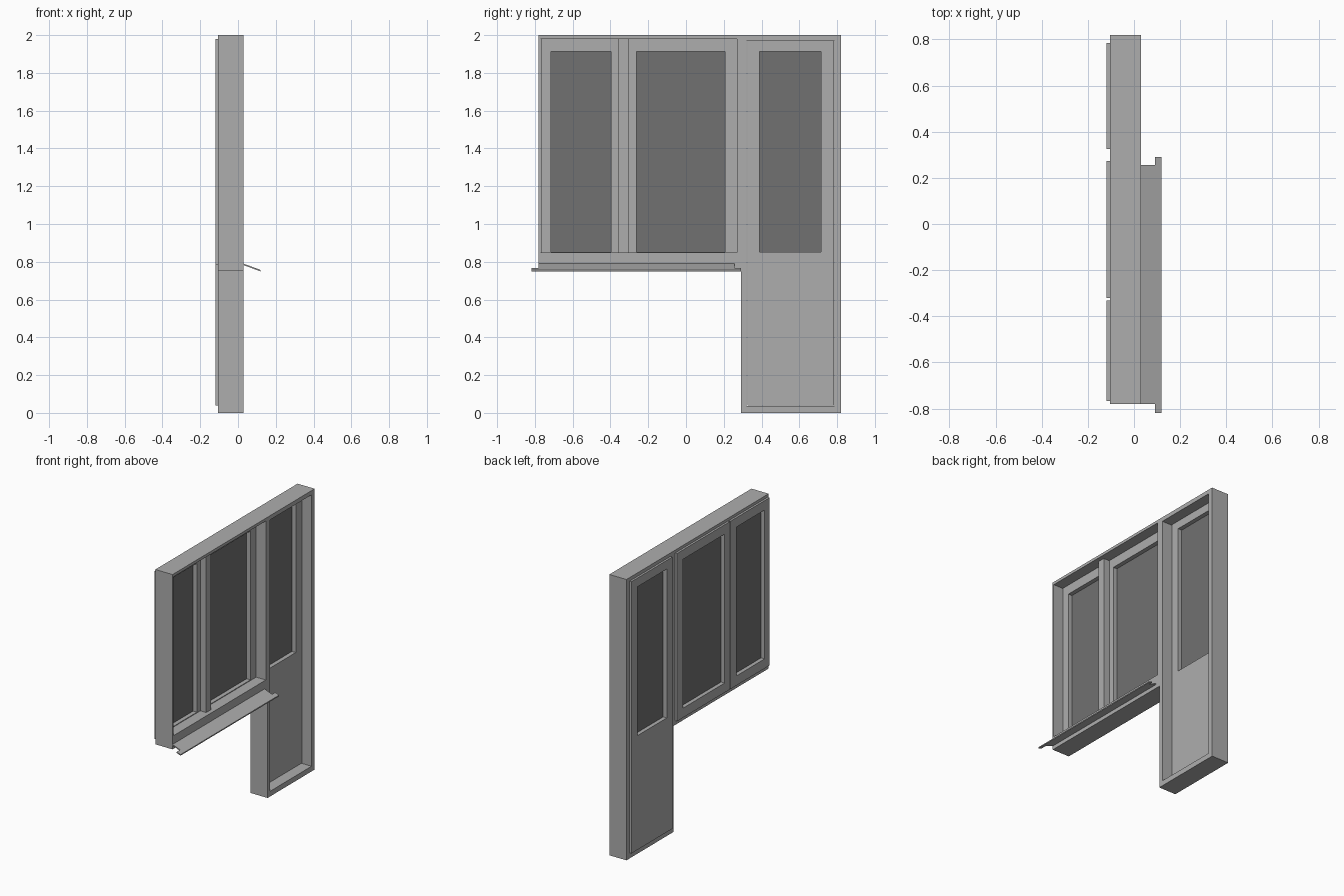
import bpy, bmesh
from mathutils import Matrix

if "Cube" in bpy.data.objects:
    bpy.data.objects.remove(bpy.data.objects["Cube"])


def material(name, v):
    m = bpy.data.materials.new(name)
    m.diffuse_color = (v, v, v, 1)
    m.use_nodes = True
    m.node_tree.nodes["Principled BSDF"].inputs["Base Color"].default_value = m.diffuse_color
    return m


GREY = material("frame grey", 0.42)
GLASS = material("dark glass", 0.165)

# local x -> world y, local y -> world z, local z -> world x
SIDEWAYS = Matrix(((0, 0, 1, 0), (1, 0, 0, 0), (0, 1, 0, 0), (0, 0, 0, 1)))


def rect(y0, y1, z0, z1):
    return [(y0, z0), (y1, z0), (y1, z1), (y0, z1)]


def plate(name, outlines, x0, x1, mat):
    """Filled (y, z) outline with holes, extruded from x0 to x1."""
    cu = bpy.data.curves.new(name, 'CURVE')
    cu.dimensions = '2D'
    cu.fill_mode = 'BOTH'
    cu.extrude = (x1 - x0) / 2
    for pts in outlines:
        sp = cu.splines.new('POLY')
        sp.points.add(len(pts) - 1)
        for p, (y, z) in zip(sp.points, pts):
            p.co = (y, z, 0, 1)
        sp.use_cyclic_u = True
    tmp = bpy.data.objects.new(name + "_curve", cu)
    bpy.context.collection.objects.link(tmp)
    dg = bpy.context.evaluated_depsgraph_get()
    me = bpy.data.meshes.new_from_object(tmp.evaluated_get(dg))
    bpy.data.objects.remove(tmp)
    me.transform(Matrix.Translation(((x0 + x1) / 2, 0, 0)) @ SIDEWAYS)
    bm = bmesh.new()
    bm.from_mesh(me)
    bmesh.ops.remove_doubles(bm, verts=bm.verts, dist=1e-5)
    bmesh.ops.recalc_face_normals(bm, faces=bm.faces)
    for f in bm.faces:
        f.smooth = False
    bm.to_mesh(me)
    bm.free()
    me.materials.clear()
    me.materials.append(mat)
    ob = bpy.data.objects.new(name, me)
    bpy.context.collection.objects.link(ob)
    return ob


# L-shaped outer frame with window and door openings
outer = [(-0.78, 0.755), (0.29, 0.755), (0.29, 0), (0.82, 0), (0.82, 2), (-0.78, 2)]
plate("outer_frame", [outer, rect(-0.77, 0.27, 0.848, 1.98),
                      rect(0.32, 0.785, 0.037, 1.97)], -0.105, 0.03, GREY)

# mullion between the two window sashes
plate("mullion", [rect(-0.358, -0.303, 0.848, 1.98)], -0.105, 0.0, GREY)

# sashes: outer rectangle and glass rectangle
SASHES = {
    "left_window": ((-0.768, -0.332, 0.785, 1.98), (-0.714, -0.397)),
    "right_window": ((-0.321, 0.272, 0.785, 1.98), (-0.263, 0.206)),
    "door": ((0.325, 0.784, 0.04, 1.975), (0.388, 0.716)),
}
for name, (o, (g0, g1)) in SASHES.items():
    hole = rect(g0, g1, 0.853, 1.913)
    plate(name + "_sash", [rect(*o), hole], -0.12, -0.046, GREY)
    plate(name + "_glass", [hole], -0.092, -0.076, GLASS)

# sloping outside sill, wider at its outer lip
plan = [(0.03, -0.78), (0.09, -0.78), (0.09, -0.818), (0.12, -0.818),
        (0.12, 0.29), (0.09, 0.29), (0.09, 0.256), (0.03, 0.256)]
bm = bmesh.new()
face = bm.faces.new([bm.verts.new((x, y, 0.79 - (x - 0.03) * 0.37)) for x, y in plan])
new = bmesh.ops.extrude_face_region(bm, geom=[face])["geom"]
bmesh.ops.translate(bm, vec=(0, 0, -0.008),
                    verts=[v for v in new if isinstance(v, bmesh.types.BMVert)])
bmesh.ops.recalc_face_normals(bm, faces=bm.faces)
me = bpy.data.meshes.new("sill")
bm.to_mesh(me)
bm.free()
me.materials.append(GREY)
bpy.context.collection.objects.link(bpy.data.objects.new("sill", me))
